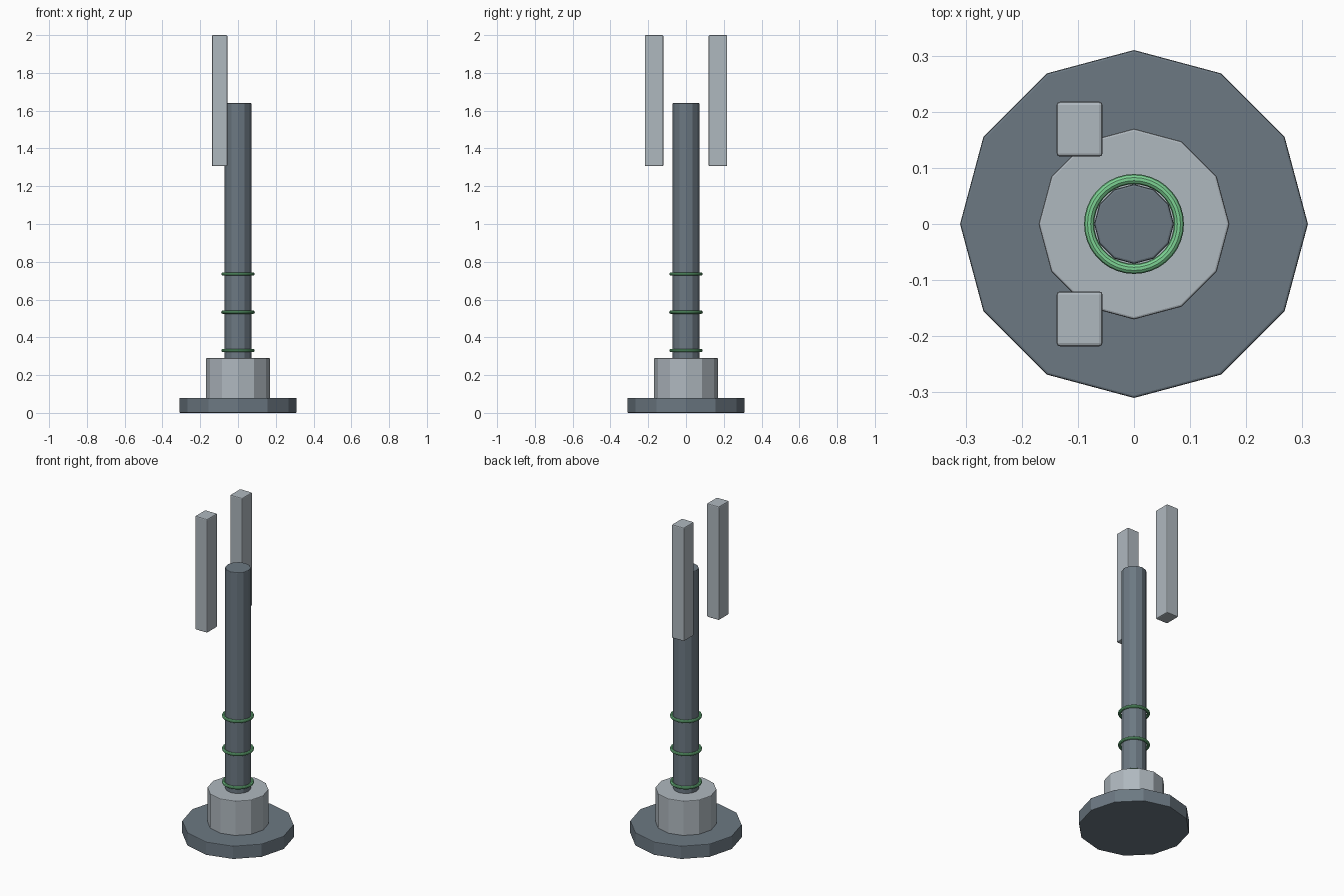
import bpy
from math import pi

if "Cube" in bpy.data.objects:
    bpy.data.objects.remove(bpy.data.objects["Cube"])


def material(name, rgb):
    m = bpy.data.materials.new(name)
    m.diffuse_color = (*rgb, 1)
    m.use_nodes = True
    m.node_tree.nodes["Principled BSDF"].inputs["Base Color"].default_value = m.diffuse_color
    return m


slate = material("slate grey", (0.15, 0.19, 0.225))
pale = material("pale grey", (0.43, 0.48, 0.52))
green = material("mint green", (0.20, 0.64, 0.29))


def finish(name, mat, bevel=0.0):
    ob = bpy.context.object
    ob.name = name
    ob.data.materials.append(mat)
    if bevel:
        mod = ob.modifiers.new("soft edges", 'BEVEL')
        mod.width = bevel
        mod.segments = 2
        mod.limit_method = 'ANGLE'
        mod.angle_limit = pi / 4  # only rims, not the facets
    return ob


def drum(name, radius, z0, z1, mat):
    # twelve-sided upright prism
    bpy.ops.mesh.primitive_cylinder_add(vertices=12, radius=radius, depth=z1 - z0,
                                        location=(0, 0, (z0 + z1) / 2))
    return finish(name, mat, 0.004)


# Stepped stand and post
drum("base_plate", 0.31, 0.0, 0.08, slate)
drum("collar", 0.17, 0.075, 0.29, pale)
drum("post", 0.071, 0.28, 1.64, slate)

# Thin rings around the post
for i, z in enumerate((0.33, 0.533, 0.735)):
    bpy.ops.mesh.primitive_torus_add(major_radius=0.08, minor_radius=0.009,
                                     major_segments=36, minor_segments=10,
                                     location=(0, 0, z))
    finish(f"ring_{i + 1}", green)
    bpy.ops.object.shade_smooth_by_angle()

# Pair of upright bars floating beside the post top
for side, label in ((-1, "front"), (1, "back")):
    bpy.ops.mesh.primitive_cube_add(size=1, location=(-0.097, side * 0.169, 1.653))
    ob = finish(f"{label}_bar", pale, 0.006)
    ob.scale = (0.082, 0.098, 0.694)
    bpy.ops.object.transform_apply(location=False, rotation=False, scale=True)
